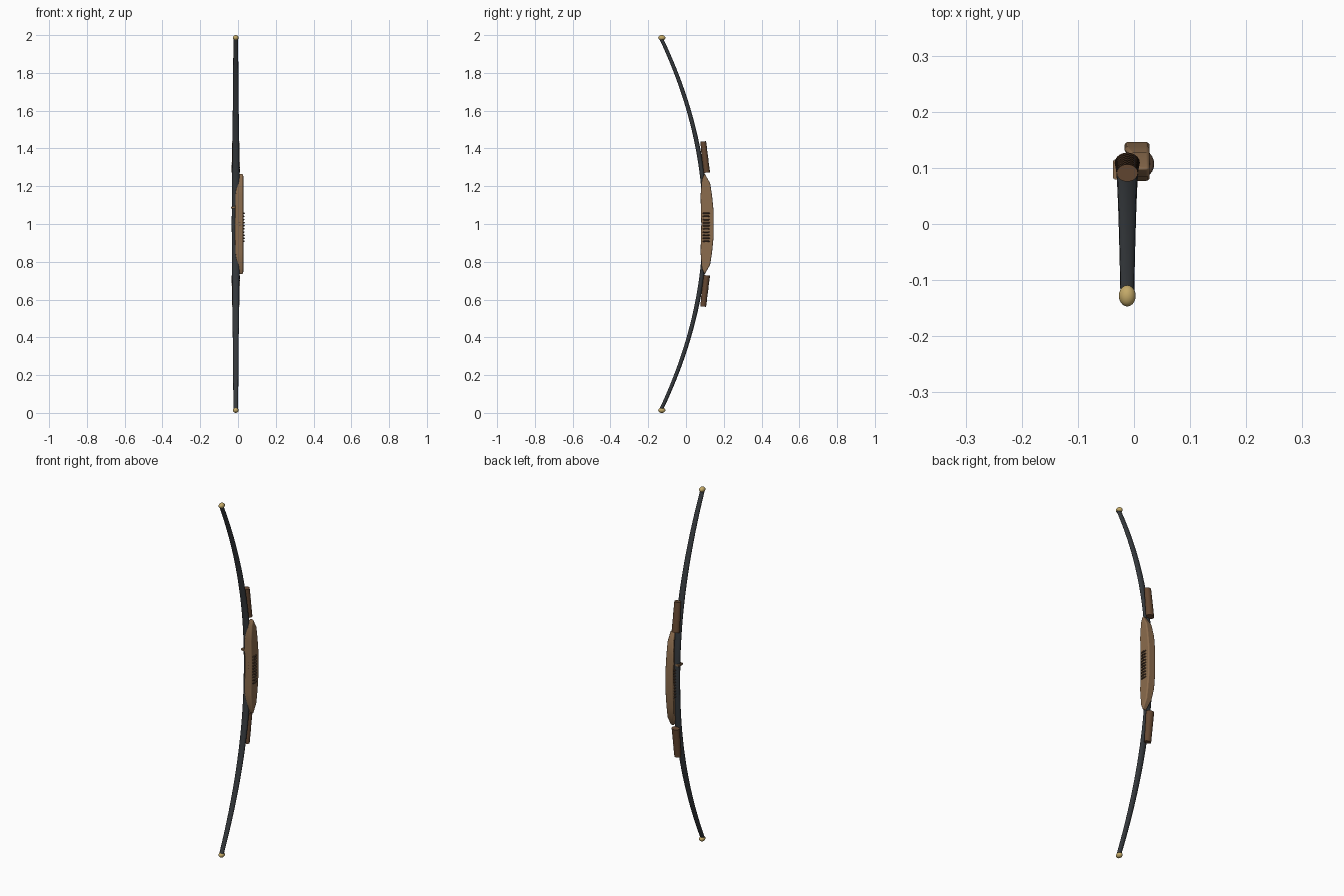
import bpy, bmesh, math
from mathutils import Vector, Matrix

if "Cube" in bpy.data.objects:
    bpy.data.objects.remove(bpy.data.objects["Cube"])

CX = -0.012


def material(name, rgb):
    m = bpy.data.materials.new(name)
    m.diffuse_color = (*rgb, 1)
    m.use_nodes = True
    m.node_tree.nodes["Principled BSDF"].inputs["Base Color"].default_value = m.diffuse_color
    return m


dark = material("dark_limb", (0.035, 0.04, 0.045))
wood = material("wood", (0.26, 0.15, 0.075))
leather = material("leather", (0.13, 0.065, 0.032))
cord = material("cord", (0.07, 0.04, 0.025))
gold = material("brass", (0.55, 0.4, 0.14))


def finish(name, bm, mat, angle=40):
    bmesh.ops.recalc_face_normals(bm, faces=bm.faces)
    me = bpy.data.meshes.new(name)
    bm.to_mesh(me)
    bm.free()
    ob = bpy.data.objects.new(name, me)
    bpy.context.collection.objects.link(ob)
    me.materials.append(mat)
    bpy.ops.object.select_all(action='DESELECT')
    ob.select_set(True)
    bpy.context.view_layer.objects.active = ob
    bpy.ops.object.shade_smooth_by_angle(angle=math.radians(angle))
    return ob


def loft(bm, stations, n=16):
    """Elliptical tube through (y, z, x radius, depth radius) stations."""
    rings = []
    for i, (y, z, rx, ry) in enumerate(stations):
        a, b = stations[max(i - 1, 0)], stations[min(i + 1, len(stations) - 1)]
        t = Vector((0, b[0] - a[0], b[1] - a[1])).normalized()
        nrm = t.cross(Vector((1, 0, 0)))
        rings.append([bm.verts.new(Vector((CX, y, z))
                      + Vector((1, 0, 0)) * rx * math.cos(k * math.tau / n)
                      + nrm * ry * math.sin(k * math.tau / n)) for k in range(n)])
    for r, s in zip(rings, rings[1:]):
        for k in range(n):
            bm.faces.new((r[k], r[(k + 1) % n], s[(k + 1) % n], s[k]))
    bm.faces.new(rings[0])
    bm.faces.new(rings[-1])


# Curved bow stave, tapering to both tips
bm = bmesh.new()
path = []
for i in range(49):
    d = -0.98 + 1.96 * i / 48
    a = abs(d)
    y = 0.102 - 0.242 * d * d
    path.append((y, 1 + d, 0.0215 - 0.0095 * a, 0.0135 - 0.004 * a))
loft(bm, path)
finish("bow_stave", bm, dark)

for s, side in ((1, "upper"), (-1, "lower")):
    # Brass nock at the tip
    bm = bmesh.new()
    bmesh.ops.create_uvsphere(bm, u_segments=20, v_segments=12, radius=1,
                              matrix=Matrix.Translation((CX, -0.128, 1 + s * 0.986))
                              @ Matrix.Diagonal((0.015, 0.019, 0.014, 1)))
    finish(side + "_nock", bm, gold)

    # Ribbed leather sleeve on the limb
    bm = bmesh.new()
    st = []
    for i in range(37):
        t = i / 36
        r = 0.0225 - 0.0035 * t - (0.0008 if i % 2 else 0)
        st.append((0.109 - 0.018 * t, 1 + s * (0.272 + 0.165 * t), r, r * 0.82))
    loft(bm, st, 20)
    finish(side + "_limb_sleeve", bm, leather)

# Wooden grip: side profile (y, z offset) extruded across x
profile = [(0.098, 0.268), (0.128, 0.215), (0.138, 0.15), (0.146, 0.07), (0.146, -0.07),
           (0.138, -0.15), (0.128, -0.215), (0.098, -0.268), (0.084, -0.235),
           (0.077, -0.15), (0.081, 0), (0.077, 0.15), (0.084, 0.235)]
bm = bmesh.new()
right = [bm.verts.new((0.028, y, 1 + d)) for y, d in profile]
left = [bm.verts.new((-0.017 + 0.022 * max(0, (abs(d) - 0.18) / 0.09), y, 1 + d))
        for y, d in profile]
bm.faces.new(right)
bm.faces.new(left[::-1])
for i in range(len(profile)):
    j = (i + 1) % len(profile)
    bm.faces.new((right[i], left[i], left[j], right[j]))
grip = finish("grip", bm, wood, 35)
bev = grip.modifiers.new("round_edges", 'BEVEL')
bev.width = 0.006
bev.segments = 3
bev.limit_method = 'ANGLE'
bev.angle_limit = math.radians(50)

# Cord rings around the middle of the grip
for i in range(10):
    bpy.ops.mesh.primitive_torus_add(major_segments=24, minor_segments=8,
                                     major_radius=0.023, minor_radius=0.004,
                                     location=(0.009, 0.107, 0.908 + i * 0.0165))
    ring = bpy.context.object
    ring.name = "grip_cord_%02d" % (i + 1)
    ring.data.materials.append(cord)
    bpy.ops.object.shade_smooth()

# Small arrow rest on the side
bm = bmesh.new()
bmesh.ops.create_cube(bm, size=1, matrix=Matrix.Translation((-0.0255, 0.097, 1.087))
                      @ Matrix.Diagonal((0.023, 0.036, 0.012, 1)))
bmesh.ops.bevel(bm, geom=bm.edges[:], offset=0.002, segments=2, affect='EDGES')
finish("arrow_rest", bm, wood)
